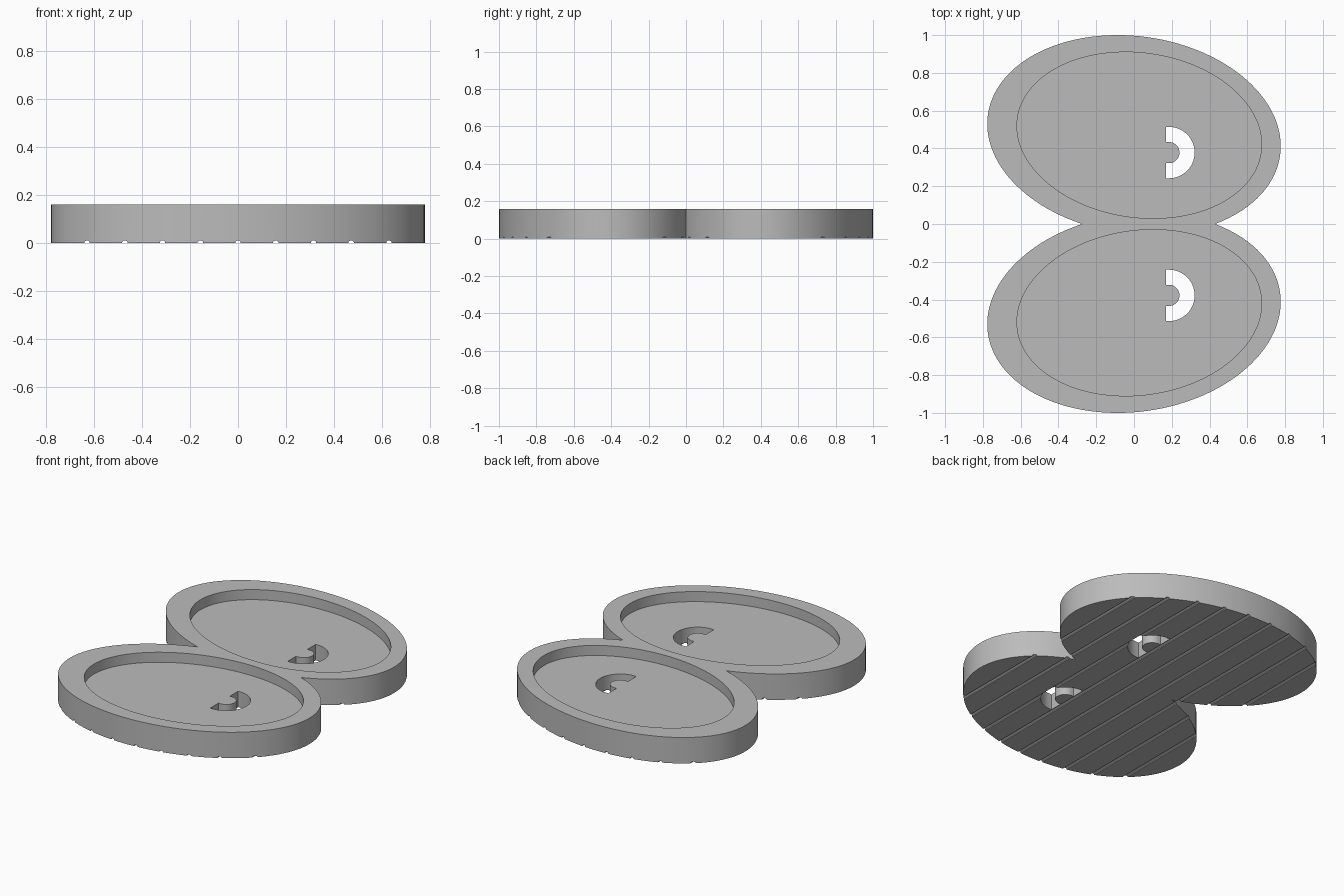
import bpy, bmesh, math

if "Cube" in bpy.data.objects:
    bpy.data.objects.remove(bpy.data.objects["Cube"])

HEIGHT, FLOOR = 0.16, 0.098
TILT = math.radians(-7.9)


def ellipse(cx, cy, a, b, tilt, n=128):
    c, s = math.cos(tilt), math.sin(tilt)
    pts = []
    for i in range(n):
        t = 2 * math.pi * i / n
        u, v = a * math.cos(t), b * math.sin(t)
        pts.append((cx + u * c - v * s, cy + u * s + v * c))
    return pts


def slot_outline(cx, cy, r_in, r_out, left, n=32):
    arc = [-math.pi / 2 + math.pi * i / n for i in range(n + 1)]
    outer = [(cx + r_out * math.cos(t), cy + r_out * math.sin(t)) for t in arc]
    inner = [(cx + r_in * math.cos(t), cy + r_in * math.sin(t)) for t in reversed(arc)]
    return ([(left, cy - r_out)] + outer + [(left, cy + r_out), (left, cy + r_in)]
            + inner + [(left, cy - r_in)])


def prism(name, pts, z0, z1):
    bm = bmesh.new()
    face = bm.faces.new([bm.verts.new((x, y, z0)) for x, y in pts])
    res = bmesh.ops.extrude_face_region(bm, geom=[face])
    top = [v for v in res["geom"] if isinstance(v, bmesh.types.BMVert)]
    bmesh.ops.translate(bm, verts=top, vec=(0, 0, z1 - z0))
    bmesh.ops.recalc_face_normals(bm, faces=bm.faces)
    return make(name, bm)


def make(name, bm):
    me = bpy.data.meshes.new(name)
    bm.to_mesh(me)
    bm.free()
    ob = bpy.data.objects.new(name, me)
    bpy.context.collection.objects.link(ob)
    return ob


# One oval dish, mirrored across y = 0 to form the joined pair
tray = prism("double_oval_tray", ellipse(0, 0.471, 0.781, 0.523, TILT), 0, HEIGHT)

# Cutters: shallow recess, half-ring drain slot
recess = prism("recess_cutter", ellipse(0.028, 0.47, 0.651, 0.435, TILT), FLOOR, 0.3)
slot = prism("slot_cutter", slot_outline(0.185, 0.378, 0.056, 0.136, 0.17), -0.1, 0.3)

# Cutter: nine rounded grooves along the underside
bm = bmesh.new()
for k in range(-4, 5):
    ring = [bm.verts.new((k * 0.157 + 0.012 * math.cos(math.pi * i / 6), -0.5,
                          0.010 * math.sin(math.pi * i / 6) if 0 < i < 6 else -0.01))
            for i in range(7)]
    res = bmesh.ops.extrude_face_region(bm, geom=[bm.faces.new(ring)])
    bmesh.ops.translate(bm, vec=(0, 2, 0),
                        verts=[v for v in res["geom"] if isinstance(v, bmesh.types.BMVert)])
bmesh.ops.recalc_face_normals(bm, faces=bm.faces)
grooves = make("groove_cutter", bm)

for cutter in (recess, slot, grooves):
    cutter.hide_render = True
    mod = tray.modifiers.new(cutter.name, "BOOLEAN")
    mod.operation, mod.solver, mod.object = "DIFFERENCE", "EXACT", cutter
mirror = tray.modifiers.new("mirror", "MIRROR")
mirror.use_axis = (False, True, False)
mirror.use_bisect_axis = (False, True, False)
mirror.use_clip = True

# Bake the modifiers and drop the cutters
dg = bpy.context.evaluated_depsgraph_get()
baked = bpy.data.meshes.new_from_object(tray.evaluated_get(dg))
tray.modifiers.clear()
tray.data = baked
for cutter in (recess, slot, grooves):
    bpy.data.objects.remove(cutter)

grey = bpy.data.materials.new("grey")
grey.diffuse_color = (0.5, 0.5, 0.5, 1)
grey.use_nodes = True
grey.node_tree.nodes["Principled BSDF"].inputs["Base Color"].default_value = grey.diffuse_color
tray.data.materials.clear()
tray.data.materials.append(grey)

bpy.context.view_layer.objects.active = tray
tray.select_set(True)
bpy.ops.object.shade_smooth_by_angle(angle=math.radians(30))
